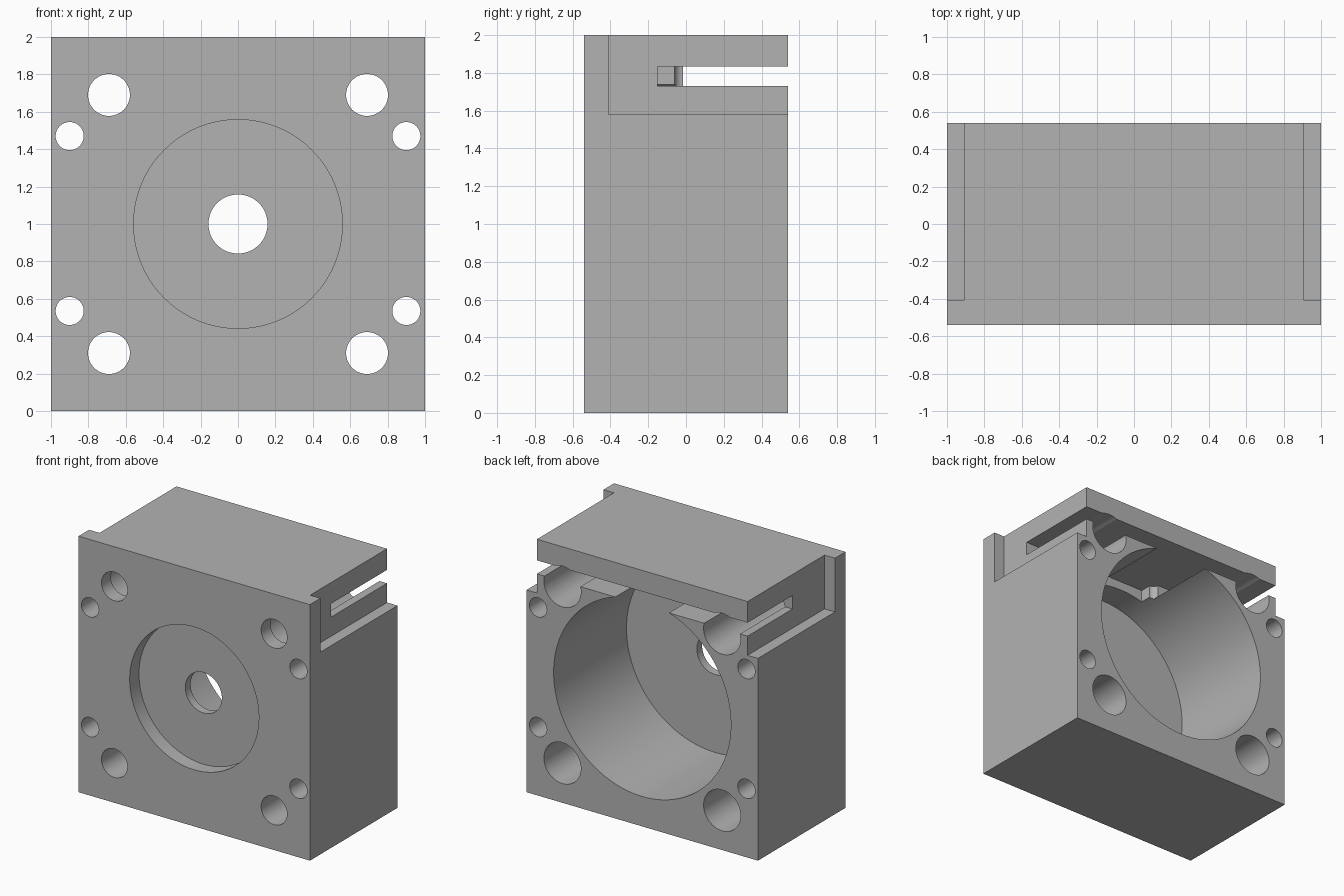
import bpy, bmesh, math
from mathutils import Matrix

cube = bpy.data.objects.get("Cube")
if cube:
    bpy.data.objects.remove(cube, do_unlink=True)

DEPTH = 0.54      # half depth of the block
OUT = 0.7         # cutter overshoot beyond front and back

grey = bpy.data.materials.new("plain_grey")
grey.use_nodes = True
colour = (0.45, 0.45, 0.45, 1)
grey.diffuse_color = colour
grey.node_tree.nodes["Principled BSDF"].inputs["Base Color"].default_value = colour


def make_object(name, bm):
    bmesh.ops.recalc_face_normals(bm, faces=bm.faces)
    mesh = bpy.data.meshes.new(name)
    bm.to_mesh(mesh)
    bm.free()
    mesh.materials.append(grey)
    obj = bpy.data.objects.new(name, mesh)
    bpy.context.collection.objects.link(obj)
    return obj


def box(name, low, high):
    bm = bmesh.new()
    bmesh.ops.create_cube(bm, size=1)
    for v in bm.verts:
        v.co = [l + (h - l) * (c + 0.5) for l, h, c in zip(low, high, v.co)]
    return make_object(name, bm)


def bore(name, x, z, radius, y0, y1, sides=64):
    """Cylinder along y."""
    bm = bmesh.new()
    place = Matrix.Translation((x, (y0 + y1) / 2, z)) @ Matrix.Rotation(math.pi / 2, 4, 'X')
    bmesh.ops.create_cone(bm, cap_ends=True, segments=sides, radius1=radius,
                          radius2=radius, depth=y1 - y0, matrix=place)
    return make_object(name, bm)


def plate(name, outline, z0, z1):
    """Flat outline in x and y, extruded upwards."""
    bm = bmesh.new()
    face = bm.faces.new([bm.verts.new((x, y, z0)) for x, y in outline])
    grown = bmesh.ops.extrude_face_region(bm, geom=[face])
    verts = [g for g in grown["geom"] if isinstance(g, bmesh.types.BMVert)]
    bmesh.ops.translate(bm, verts=verts, vec=(0, 0, z1 - z0))
    return make_object(name, bm)


# Main block
housing = box("housing_block", (-1, -DEPTH, 0), (1, DEPTH, 2))
cutters = []

# Stepped side rebates beside the lid
for s in (-1, 1):
    xs = sorted((s * 0.91, s * 1.1))
    cutters.append(box("side_rebate", (xs[0], -0.41, 1.58), (xs[1], OUT, 2.1)))

# Central cavity, front recess and shaft hole
cutters.append(bore("main_cavity", 0, 1, 0.766, -0.36, OUT, 128))
cutters.append(bore("front_recess", 0, 1, 0.558, -OUT, -0.425, 128))
cutters.append(bore("shaft_hole", 0, 1, 0.158, -OUT, 0))

# Corner holes with wider rear counterbores, and small bolt holes
for s in (-1, 1):
    for z, start in ((0.31, -0.15), (1.69, -0.425)):
        cutters.append(bore("corner_hole", s * 0.69, z, 0.112, -OUT, OUT))
        cutters.append(bore("corner_counterbore", s * 0.69, z, 0.16, start, OUT))
    for z in (0.535, 1.47):
        cutters.append(bore("bolt_hole", s * 0.9, z, 0.075, -OUT, OUT, 48))

# Slot under the lid, with a step and a rounded inner edge
step = [(-0.2 - 0.045 * math.sin(a), -0.06 + 0.045 * (1 - math.cos(a)))
        for a in (i * math.pi / 16 for i in range(9))]
outline = [(1.1, OUT), (1.1, -0.15), (-0.2, -0.15)] + step + [(-1.1, -0.015), (-1.1, OUT)]
cutters.append(plate("lid_slot", outline, 1.73, 1.835))

# Cut everything out of the block
bpy.context.view_layer.objects.active = housing
for cutter in cutters:
    cutter.hide_render = True
    mod = housing.modifiers.new(cutter.name, 'BOOLEAN')
    mod.operation = 'DIFFERENCE'
    mod.solver = 'EXACT'
    mod.object = cutter
    bpy.ops.object.modifier_apply(modifier=mod.name)
    bpy.data.objects.remove(cutter, do_unlink=True)

# Smooth bores, crisp edges
for obj in bpy.context.selected_objects:
    obj.select_set(False)
housing.select_set(True)
bpy.ops.object.shade_smooth_by_angle(angle=math.radians(25))
